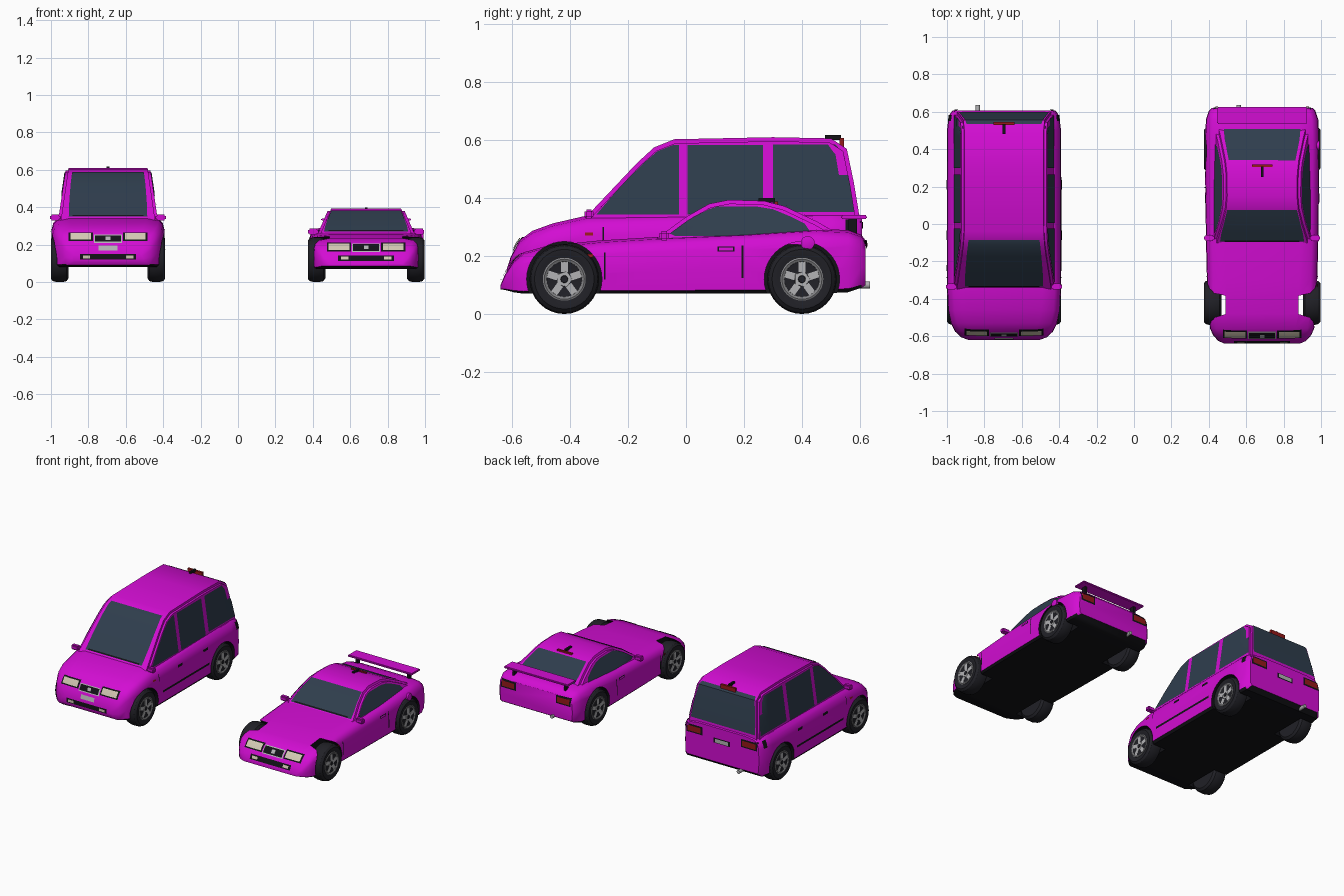
import bpy, bmesh, math
from mathutils import Vector, Matrix
from mathutils.bvhtree import BVHTree

if "Cube" in bpy.data.objects:
    bpy.data.objects.remove(bpy.data.objects["Cube"])


def material(name, r, g, b):
    m = bpy.data.materials.new(name)
    m.diffuse_color = (r, g, b, 1)
    m.use_nodes = True
    m.node_tree.nodes["Principled BSDF"].inputs["Base Color"].default_value = m.diffuse_color
    return m


PAINT = material("magenta paint", 0.65, 0.004, 0.65)
BLACK = material("black trim", 0.006, 0.006, 0.008)
GLASS = material("tinted glass", 0.028, 0.047, 0.074)
TYRE = material("tyre rubber", 0.015, 0.015, 0.02)
GREY = material("wheel grey", 0.22, 0.22, 0.23)
SILVER = material("silver", 0.45, 0.45, 0.46)
CREAM = material("lamp cream", 0.65, 0.58, 0.45)
RED = material("lamp red", 0.3, 0.01, 0.01)
CX = 0.0  # centre line of the car being built
PREFIX = ""


def finish(bm, name, mats, angle=35, recalc=True):
    if recalc:
        bmesh.ops.recalc_face_normals(bm, faces=bm.faces[:])
    me = bpy.data.meshes.new(name)
    bm.to_mesh(me)
    bm.free()
    for m in mats:
        me.materials.append(m)
    me.shade_smooth()
    me.set_sharp_from_angle(angle=math.radians(angle))
    ob = bpy.data.objects.new(PREFIX + name, me)
    bpy.context.collection.objects.link(ob)
    ob.location.x = CX
    return ob


def box(name, x, y, z, mat, bevel=0.0):
    """Box from (min, max) pairs on each axis."""
    bm = bmesh.new()
    bmesh.ops.create_cube(bm, size=1)
    for v in bm.verts:
        v.co = [(a + b) / 2 + c * (b - a) for (a, b), c in zip((x, y, z), v.co)]
    if bevel:
        bmesh.ops.bevel(bm, geom=bm.edges[:], offset=bevel, segments=2, affect='EDGES')
    return finish(bm, name, [mat])


def lathe(bm, profile, centre, sign=1, seg=32, mi=0):
    """Revolve (x, radius) points round the x axis."""
    rings = []
    for px, r in profile:
        rings.append([bm.verts.new((centre[0] + sign * px,
                                    centre[1] + r * math.cos(2 * math.pi * i / seg),
                                    centre[2] + r * math.sin(2 * math.pi * i / seg))) for i in range(seg)])
    for a, b in zip(rings, rings[1:]):
        for i in range(seg):
            bm.faces.new((a[i], a[(i + 1) % seg], b[(i + 1) % seg], b[i])).material_index = mi
    for ring in (rings[0], rings[-1]):
        bm.faces.new(ring).material_index = mi


def make_body(stations):
    """Loft rounded sections (y, bottom, top, half width) and cut the wheel wells."""
    bm = bmesh.new()
    rings = []
    for y, zb, zt, w in stations:
        h = zt - zb
        half = [(w - .015, 0), (w - .003, .06), (w, .4), (w - .003, .75), (w - .012, .89), (w - .035, .98), (w - .1, 1.02)]
        pts = [(x, f) for x, f in half] + [(-x, f) for x, f in reversed(half)]
        rings.append([bm.verts.new((x, y, zb + f * h)) for x, f in pts])
    n = len(rings[0])
    for a, b in zip(rings, rings[1:]):
        for i in range(n):
            bm.faces.new((a[i], a[(i + 1) % n], b[(i + 1) % n], b[i]))
    bm.faces.new(rings[0])
    bm.faces.new(rings[-1])
    bmesh.ops.recalc_face_normals(bm, faces=bm.faces[:])
    bm.normal_update()
    for f in bm.faces:
        f.material_index = 1 if f.normal.z < -0.6 else 0
    tree = BVHTree.FromBMesh(bm)
    body = finish(bm, "body", [PAINT, BLACK])
    cut = bmesh.new()
    for y in (-.42, .40):
        for s in (-1, 1):
            lathe(cut, [(-.1, .13), (.1, .13)], (s * .295, y, .12), s, 40, 1)
    cutter = finish(cut, "wheel_well_cutter", [PAINT, BLACK])
    cutter.hide_render = True
    mod = body.modifiers.new("wells", 'BOOLEAN')
    mod.operation, mod.solver, mod.object = 'DIFFERENCE', 'EXACT', cutter
    bpy.context.view_layer.update()
    with bpy.context.temp_override(object=body, active_object=body, selected_objects=[body]):
        bpy.ops.object.modifier_apply(modifier=mod.name)
    bpy.data.objects.remove(cutter)
    body.data.set_sharp_from_angle(angle=math.radians(35))
    return tree


def make_cabin(profile, z0, w0, z1, w1):
    """Extrude a side profile, leaning the sides inwards with height."""
    bm = bmesh.new()
    sides = []
    for s in (-1, 1):
        sides.append([bm.verts.new((s * (w0 + (w1 - w0) * (z - z0) / (z1 - z0)), y, z)) for y, z in profile])
    n = len(profile)
    for i in range(n):
        j = (i + 1) % n
        bm.faces.new((sides[0][i], sides[0][j], sides[1][j], sides[1][i]))
    caps = [bm.faces.new(s) for s in sides]
    bmesh.ops.recalc_face_normals(bm, faces=bm.faces[:])
    bmesh.ops.bevel(bm, geom=[e for f in caps for e in f.edges], offset=.014, segments=2, affect='EDGES')
    bm.normal_update()
    tree = BVHTree.FromBMesh(bm)
    finish(bm, "cabin", [PAINT])
    return tree


def panel(name, tree, side, rows, mat, off=.004, nu=6):
    """Thin plate laid on a surface; rows are (height, start, end) seen from the given side."""
    d = {'front': (0, 1, 0), 'back': (0, -1, 0), 'right': (-1, 0, 0), 'left': (1, 0, 0), 'top': (0, 0, -1)}[side]
    d = Vector(d)
    bm = bmesh.new()
    grid = []
    for v, a, b in rows:
        line = []
        for i in range(nu + 1):
            u = a + (b - a) * i / nu
            p = Vector((0, u, v)) if d.x else Vector((u, 0, v)) if d.y else Vector((u, v, 0))
            hit, nor, _, _ = tree.ray_cast(p - 3 * d, d)
            if hit is None:
                hit, nor, _, _ = tree.find_nearest(p - .6 * d)
            line.append(bm.verts.new(hit + nor * off))
        grid.append(line)
    for a, b in zip(grid, grid[1:]):
        for i in range(nu):
            f = bm.faces.new((a[i], a[i + 1], b[i + 1], b[i]))
            f.normal_update()
            if f.normal.dot(d) > 0:
                f.normal_flip()
    return finish(bm, name, [mat], recalc=False)


def rect(name, tree, side, u, v, w, h, mat, off=.004):
    return panel(name, tree, side, [(v + h * k, u - w / 2, u + w / 2) for k in (-.5, 0, .5)], mat, off)


def make_wheel(name, s, y, outer):
    """Tyre, dished rim and five spokes."""
    c = Vector((s * (outer - .047), y, .12))
    bm = bmesh.new()
    lathe(bm, [(-.047, .07), (-.047, .1), (-.036, .115), (-.015, .12), (.015, .12), (.036, .115), (.047, .103), (.047, .085), (.042, .072)], c, s)
    lathe(bm, [(.03, .074), (.045, .074), (.047, .069), (.043, .061), (.034, .057)], c, s, 32, 1)
    lathe(bm, [(.03, .034), (.044, .028)], c, s, 5, 2)
    lathe(bm, [(.04, .015), (.047, .012)], c, s, 10, 0)
    for k in range(5):
        rot = Matrix.Rotation(2 * math.pi * k / 5, 4, 'X')
        made = bmesh.ops.create_cube(bm, size=1)['verts']
        for v in made:
            v.co = c + rot @ Vector((s * (.036 + v.co.x * .014), v.co.y * .024, .042 + v.co.z * .036))
        for f in {f for v in made for f in v.link_faces}:
            f.material_index = 2
    finish(bm, name, [TYRE, GREY, SILVER], 30)


def common(body, cabin, head, grille, intake, tail, tail_w, mirror, outer, pipe):
    """Parts that both cars share."""
    for s, tag in ((-1, "left"), (1, "right")):
        make_wheel(tag + "_front_wheel", s, -.42, outer)
        make_wheel(tag + "_rear_wheel", s, .40, outer)
        rect(tag + "_headlight_frame", body, 'front', s * .145, head, .13, .046, BLACK)
        rect(tag + "_headlight", body, 'front', s * .145, head, .11, .032, CREAM, .007)
        rect(tag + "_fog_lamp", body, 'front', s * .115, intake, .04, .016, CREAM, .007)
        rect(tag + "_tail_frame", body, 'back', s * .205, tail, tail_w + .02, .055, BLACK)
        rect(tag + "_tail_light", body, 'back', s * .205, tail, tail_w, .036, RED, .007)
        rect(tag + "_side_marker", body, tag, -.335, mirror[1] - .07, .028, .01, RED)
        my, mz = mirror
        xs = sorted((s * .255, s * .31))
        box(tag + "_mirror", xs, (my - .016, my + .016), (mz - .016, mz + .016), PAINT, .007)
    rect("grille_rim", body, 'front', 0, grille, .15, .044, SILVER)
    rect("grille", body, 'front', 0, grille, .138, .034, BLACK, .007)
    rect("grille_stud", body, 'front', 0, grille, .025, .018, SILVER, .009)
    rect("lower_intake", body, 'front', 0, intake, .3, .03, BLACK)
    bm = bmesh.new()
    lathe(bm, [(-.03, .012), (.03, .012)], (0, 0, 0), 1, 12)
    bmesh.ops.rotate(bm, verts=bm.verts[:], matrix=Matrix.Rotation(math.pi / 2, 3, 'Z'))
    bmesh.ops.translate(bm, verts=bm.verts[:], vec=(pipe, .605, .1))
    finish(bm, "exhaust", [SILVER])


# ---- tall van ----
CX, PREFIX = -.695, "van_"
body = make_body([(-.62, .11, .15, .19), (-.605, .09, .195, .23), (-.575, .085, .25, .262), (-.53, .08, .283, .285),
                  (-.46, .08, .308, .3), (-.34, .08, .335, .305), (.5, .08, .345, .305), (.58, .085, .345, .295),
                  (.607, .11, .335, .275)])
cabin = make_cabin([(-.37, .31), (-.34, .34), (-.17, .52), (-.11, .575), (-.04, .603), (.3, .61), (.5, .606),
                    (.555, .57), (.58, .45), (.598, .34), (.598, .31)], .34, .265, .6, .227)
common(body, cabin, .24, .23, .135, .29, .1, (-.335, .345), .305, -.14)
panel("windscreen", cabin, 'front', [(.348, -.21, .21), (.43, -.207, .207), (.52, -.2, .2), (.575, -.193, .193), (.585, -.19, .19)], GLASS)
panel("rear_window", cabin, 'back', [(.36, -.24, .24), (.45, -.23, .23), (.57, -.208, .208), (.585, -.2, .2)], GLASS)
panel("windscreen_wiper", cabin, 'front', [(.348, -.19, .19), (.355, -.19, .19)], BLACK, .007)
for tag in ("left", "right"):
    panel(tag + "_front_window", cabin, tag, [(.342, -.31, -.025), (.43, -.235, -.025), (.52, -.147, -.025), (.56, -.1, -.025), (.582, -.045, -.025)], GLASS)
    panel(tag + "_middle_window", cabin, tag, [(.342, .005, .265), (.583, .005, .265)], GLASS)
    panel(tag + "_rear_window", cabin, tag, [(.352, .3, .58), (.45, .3, .565), (.55, .3, .545), (.585, .3, .515)], GLASS)
    rect(tag + "_side_strip", body, tag, .0, .17, .5, .014, BLACK)
    rect(tag + "_door_line", body, tag, -.285, .275, .005, .05, BLACK)
    for y in (-.06, .21):
        rect(tag + "_door_handle", body, tag, y, .275, .05, .015, BLACK)
    rect(tag + "_fuel_cap" if tag == "right" else tag + "_rear_lamp", body, tag, .565, .3, .03, .045, BLACK)
rect("front_plate", body, 'front', 0, .18, .1, .026, SILVER)
rect("rear_plate_frame", body, 'back', 0, .255, .12, .034, BLACK)
rect("rear_plate", body, 'back', 0, .255, .1, .024, SILVER, .007)
box("roof_brake_light", (-.055, .055), (.53, .545), (.575, .608), RED)
box("roof_fin", (-.007, .007), (.48, .535), (.6, .618), BLACK)

# ---- low coupe ----
CX, PREFIX = .685, "coupe_"
body = make_body([(-.64, .085, .1, .2), (-.625, .083, .135, .235), (-.595, .075, .18, .262), (-.56, .07, .21, .278),
                  (-.48, .07, .232, .29), (-.3, .07, .25, .295), (-.1, .07, .262, .3), (.2, .07, .275, .304),
                  (.45, .07, .29, .306), (.56, .075, .285, .3), (.605, .09, .27, .285), (.62, .1, .25, .27)])
cabin = make_cabin([(-.13, .24), (-.1, .262), (0, .335), (.08, .38), (.15, .394), (.27, .39), (.34, .372),
                    (.45, .32), (.52, .28), (.54, .24)], .26, .258, .39, .202)
common(body, cabin, .185, .18, .125, .225, .09, (-.075, .27), .312, -.125)
panel("windscreen", cabin, 'front', [(.268, -.225, .225), (.3, -.218, .218), (.335, -.205, .205), (.378, -.187, .187)], GLASS)
panel("rear_window", cabin, 'back', [(.288, -.205, .205), (.32, -.2, .2), (.372, -.178, .178)], GLASS)
panel("windscreen_wiper", cabin, 'front', [(.268, -.2, .2), (.274, -.2, .2)], BLACK, .007)
for s, tag in ((-1, "left"), (1, "right")):
    panel(tag + "_window", cabin, tag, [(.268, -.07, .2), (.28, -.05, .43), (.31, -.01, .41), (.335, .028, .36), (.36, .08, .3), (.37, .11, .24)], GLASS)
    rect(tag + "_front_door_line", body, tag, -.28, .165, .006, .09, BLACK)
    rect(tag + "_rear_door_line", body, tag, .195, .18, .006, .11, BLACK)
    rect(tag + "_door_handle", body, tag, .138, .223, .06, .016, BLACK)
    rect(tag + "_door_handle_grip", body, tag, .138, .223, .048, .008, PAINT, .006)
    box(tag + "_wing_post", sorted((s * .185, s * .2)), (.56, .59), (.26, .335), BLACK)
bm = bmesh.new()
lathe(bm, [(-.01, .024), (.006, .024), (.008, .02)], (.3, .42, .245), 1, 20)
finish(bm, "fuel_cap", [PAINT])
box("rear_wing", (-.24, .24), (.535, .625), (.328, .341), PAINT, .004)
box("roof_brake_light", (-.055, .055), (.305, .318), (.375, .388), RED)
box("roof_fin", (-.007, .007), (.25, .308), (.385, .4), BLACK)
